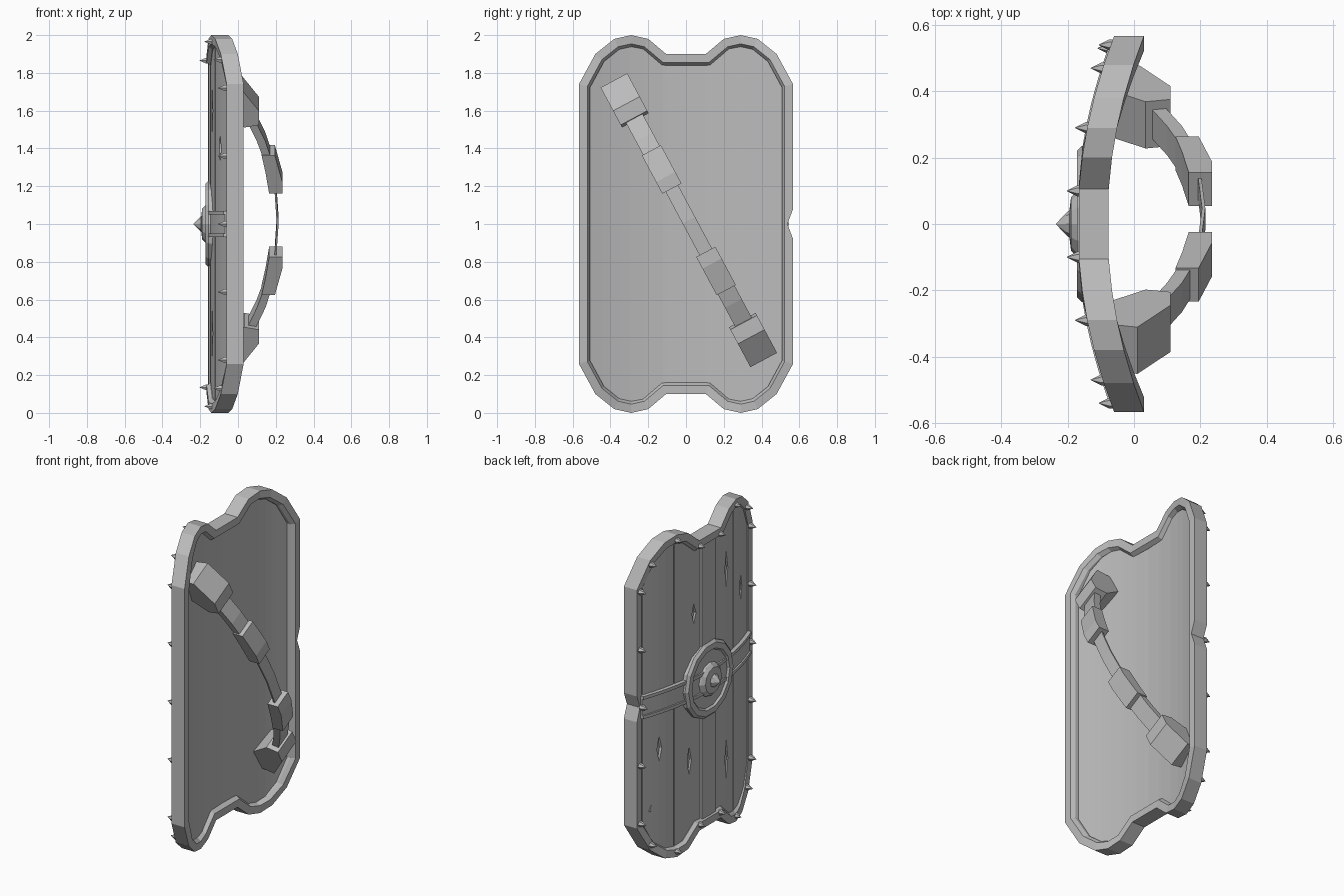
import bpy, bmesh, math
from mathutils import Vector

cube = bpy.data.objects.get("Cube")
if cube:
    bpy.data.objects.remove(cube, do_unlink=True)

grey = bpy.data.materials.new("plain grey")
grey.use_nodes = True
COLOUR = (0.5, 0.5, 0.5, 1)
grey.diffuse_color = COLOUR
grey.node_tree.nodes["Principled BSDF"].inputs["Base Color"].default_value = COLOUR


def finish(name, bm):
    """Turn a bmesh into a flat shaded object."""
    bmesh.ops.recalc_face_normals(bm, faces=bm.faces)
    mesh = bpy.data.meshes.new(name)
    bm.to_mesh(mesh)
    bm.free()
    mesh.materials.append(grey)
    obj = bpy.data.objects.new(name, mesh)
    bpy.context.collection.objects.link(obj)
    return obj


def loft(name, rings, closed=False):
    """Skin a list of equal closed rings, capping the ends if open."""
    bm = bmesh.new()
    rows = [[bm.verts.new(p) for p in ring] for ring in rings]
    n = len(rows[0])
    pairs = list(zip(rows, rows[1:])) + ([(rows[-1], rows[0])] if closed else [])
    for a, b in pairs:
        for i in range(n):
            j = (i + 1) % n
            bm.faces.new((a[i], a[j], b[j], b[i]))
    if not closed:
        bm.faces.new(rows[0])
        bm.faces.new(rows[-1])
    return finish(name, bm)


def front_x(y):
    """Depth of the curved outer face across the width."""
    return -0.17 + 0.11 * (abs(y) / 0.567) ** 2


# Outline: one quarter, mirrored to all four
quarter = [(0.567, 1.08), (0.567, 1.74), (0.48, 1.9), (0.38, 1.98),
           (0.29, 2.0), (0.2, 1.98), (0.105, 1.9)]
top = quarter + [(-y, z) for y, z in reversed(quarter)]
outline = top + [(-y, 2 - z) for y, z in top]
outline.append((0.567, 1.0))
count = len(outline)


def inset(amount):
    pts = []
    for i, p in enumerate(outline):
        p = Vector(p)
        a = (p - Vector(outline[i - 1])).normalized()
        b = (Vector(outline[(i + 1) % count]) - p).normalized()
        na, nb = Vector((-a.y, a.x)), Vector((-b.y, b.x))
        pts.append(p + (na + nb) * amount / (1 + na.dot(nb)))
    return pts


# Rim, with a dent in the middle of one side
section = [(0, 0.09), (0.045, 0.09), (0.06, 0.065), (0.06, 0.02), (0.045, 0), (0, 0)]
loops = [(inset(a), a, d) for a, d in section]
rim = []
for i in range(count):
    ring = []
    for pts, a, d in loops:
        y, z = pts[i]
        x = front_x(outline[i][0]) + d
        if i == count - 1 and a == 0:
            y -= 0.03
        ring.append((x, y, z))
    rim.append(ring)
loft("rim", rim, closed=True)

# Boards fill the inside of the rim
edge = sorted((p.x, p.y) for p in inset(0.05)[1:13])


def top_z(y):
    for (y0, z0), (y1, z1) in zip(edge, edge[1:]):
        if y0 <= y <= y1 and y1 - y0 > 0.0001:
            return z0 + (z1 - z0) * (y - y0) / (y1 - y0)
    return edge[0][1]


def sheet(name, y0, y1, d0, d1, low=None, high=None):
    """Curved slab between two depths, cut to the outline or to set heights."""
    stops = {y0, y1} | {y for y, z in edge if y0 < y < y1}
    stops |= {k / 10 for k in range(-5, 6) if y0 < k / 10 < y1}
    rings = []
    for y in sorted(stops):
        hi = high if high else top_z(y)
        lo = low if low else 2 - top_z(y)
        x = front_x(y)
        rings.append([(x + d0, y, lo), (x + d1, y, lo), (x + d1, y, hi), (x + d0, y, hi)])
    return loft(name, rings)


sheet("back_panel", -0.515, 0.515, 0.04, 0.065)
splits = [-0.515, -0.29, -0.07, 0.07, 0.29, 0.515]
boards = [sheet(f"plank_{i + 1}", a + 0.004, b - 0.004, 0.012 if i == 2 else 0.02, 0.042)
          for i, (a, b) in enumerate(zip(splits, splits[1:]))]

# Diamond shaped gouges cut into the boards
for k, (board, y, z, h) in enumerate([(1, -0.2, 1.6, 0.11), (3, 0.17, 0.55, 0.09),
                                      (3, 0.13, 1.45, 0.06), (1, -0.2, 0.42, 0.12),
                                      (0, -0.4, 1.4, 0.08), (4, 0.4, 0.7, 0.08)]):
    ring = [(y - 0.02, z), (y, z - h), (y + 0.015, z), (y, z + h)]
    cutter = loft("gouge_cutter", [[(x, a, b) for a, b in ring]
                                   for x in (-0.3, front_x(y) + 0.032)])
    cutter.hide_render = True
    mod = boards[board].modifiers.new("gouge", "BOOLEAN")
    mod.operation = "DIFFERENCE"
    mod.solver = "EXACT"
    mod.object = cutter
    bpy.context.view_layer.objects.active = boards[board]
    bpy.ops.object.modifier_apply(modifier=mod.name)
    bpy.data.objects.remove(cutter, do_unlink=True)

# Cross band with raised edges
sheet("cross_band", -0.53, 0.53, 0.006, 0.03, 0.94, 1.06)
for name, z in (("lower", 0.93), ("upper", 1.05)):
    sheet(f"{name}_band_edge", -0.53, 0.53, -0.004, 0.03, z, z + 0.02)


def lathe(name, profile, y, z, sides):
    """Spin (radius, x) points around an axis that runs front to back."""
    rings = []
    for r, x in profile:
        rings.append([(x, y + r * math.cos(k * math.tau / sides),
                       z + r * math.sin(k * math.tau / sides)) for k in range(sides)])
    return loft(name, rings)


# Boss with its rim, dome and spike
lathe("boss_ring", [(0.235, -0.12), (0.235, -0.157), (0.22, -0.172), (0.185, -0.172),
                    (0.175, -0.16), (0.1, -0.16)], 0, 1, 14)
lathe("boss_dome", [(0.105, -0.15), (0.1, -0.172), (0.08, -0.19), (0.04, -0.195)], 0, 1, 12)
lathe("boss_spike", [(0.045, -0.19), (0.035, -0.203), (0.001, -0.235)], 0, 1, 8)

# Pointed studs around the rim
spots = [(0.54, 1.72), (0.54, 1.36), (0.47, 1.87), (0.29, 1.965), (0.1, 1.865)]
studs = {(sy * y, 1 + sz * (z - 1)) for y, z in spots for sy in (1, -1) for sz in (1, -1)}
studs |= {(0.53, 1.0), (-0.54, 1.0)}
for i, (y, z) in enumerate(sorted(studs)):
    x = front_x(y)
    lathe(f"stud_{i + 1}", [(0.017, x + 0.015), (0.017, x - 0.004), (0.001, x - 0.036)], y, z, 6)

# Arm strap: side profiles (along, x) widened across the diagonal
along, across = Vector((0.472, -0.881)), Vector((0.881, 0.472))
middle = Vector((0.015, 1.02))


def strap_piece(name, profile, width, sign=1):
    rings = []
    for w in (-width / 2, width / 2):
        pts = [(middle + along * s * sign + across * w, x) for s, x in profile]
        rings.append([(x, p.x, p.y) for p, x in pts])
    return loft(name, rings)


strap_piece("grip", [(-0.25, 0.19), (0, 0.205), (0.25, 0.19),
                     (0.25, 0.2), (0, 0.215), (-0.25, 0.2)], 0.075)
for side, sign in (("upper", -1), ("lower", 1)):
    strap_piece(f"{side}_buckle", [(0.19, 0.165), (0.19, 0.235), (0.26, 0.235),
                                   (0.42, 0.195), (0.42, 0.125), (0.32, 0.145)], 0.115, sign)
    strap_piece(f"{side}_strap", [(0.38, 0.14), (0.38, 0.18), (0.5, 0.145),
                                  (0.64, 0.085), (0.64, 0.04), (0.5, 0.1)], 0.1, sign)
    strap_piece(f"{side}_anchor", [(0.6, 0.035), (0.615, 0.11), (0.7, 0.11), (0.84, 0.01),
                                   (0.82, -0.08), (0.68, -0.08)], 0.16, sign)
